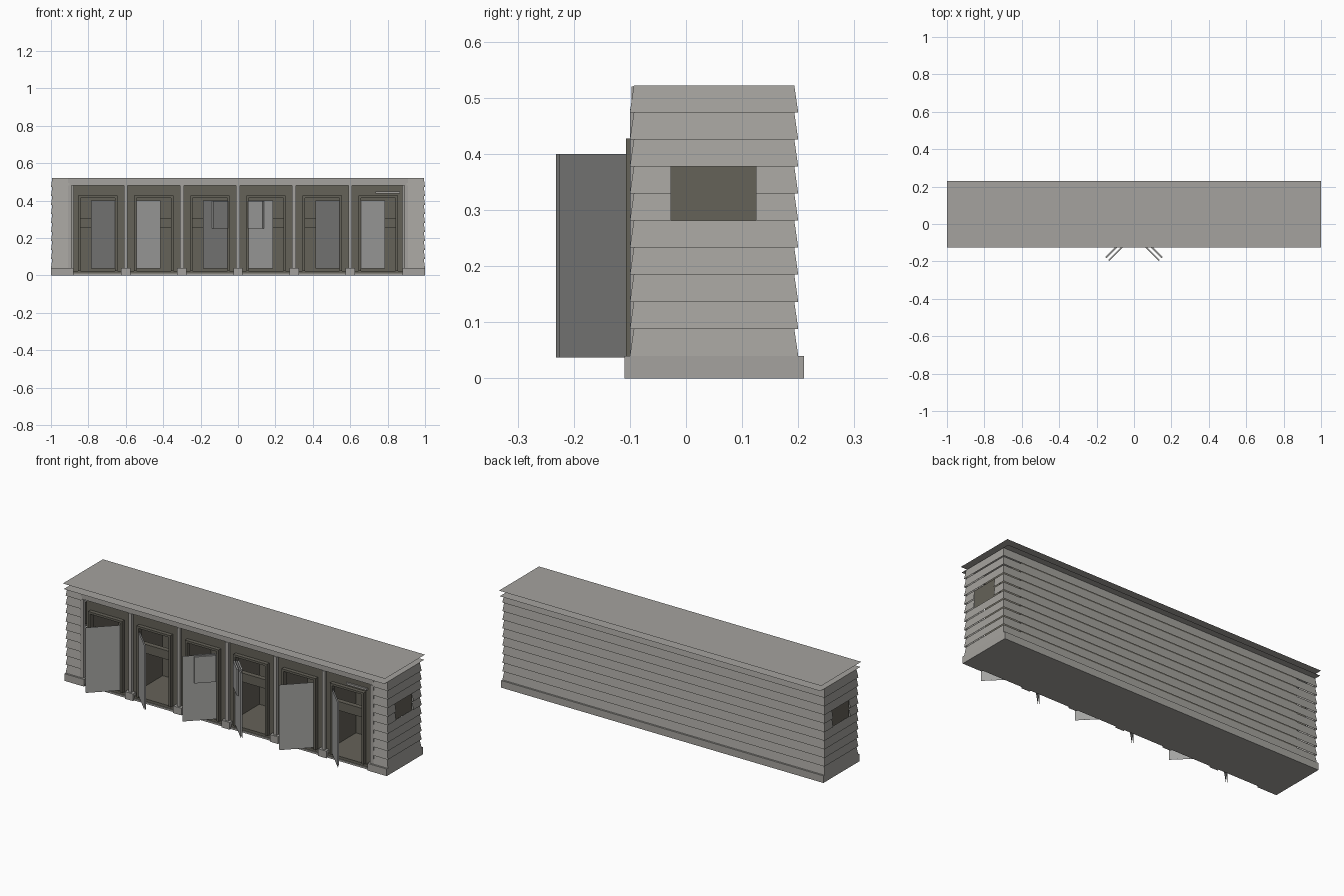
import bpy
import bmesh
from mathutils import Vector

cube = bpy.data.objects.get("Cube")
if cube:
    bpy.data.objects.remove(cube, do_unlink=True)


def material(name, rgb):
    m = bpy.data.materials.new(name)
    m.use_nodes = True
    col = (*rgb, 1.0)
    m.diffuse_color = col
    m.node_tree.nodes["Principled BSDF"].inputs["Base Color"].default_value = col
    return m


PALE = material("weathered_pale_wood", (0.375, 0.365, 0.342))
DARK = material("dark_brown_wood", (0.13, 0.122, 0.098))
GREY = material("grey_door_wood", (0.37, 0.37, 0.36))


def finish(name, bm, mat):
    bmesh.ops.recalc_face_normals(bm, faces=bm.faces)
    mesh = bpy.data.meshes.new(name)
    bm.to_mesh(mesh)
    bm.free()
    mesh.materials.append(mat)
    ob = bpy.data.objects.new(name, mesh)
    bpy.context.collection.objects.link(ob)


def add_box(bm, x0, x1, y0, y1, z0, z1):
    for v in bmesh.ops.create_cube(bm, size=1)["verts"]:
        v.co = ((x0 + x1) / 2 + v.co.x * (x1 - x0),
                (y0 + y1) / 2 + v.co.y * (y1 - y0),
                (z0 + z1) / 2 + v.co.z * (z1 - z0))


def boxes(name, mat, *specs):
    bm = bmesh.new()
    for s in specs:
        add_box(bm, *s)
    finish(name, bm, mat)


def add_quad(bm, *pts):
    bm.faces.new([bm.verts.new(p) for p in pts])


CELLS = [-0.75 + 0.3 * i for i in range(6)]
POSTS = [-0.9 + 0.3 * i for i in range(7)]
FRONT, BACK, TOP, BASE = -0.1, 0.2, 0.522, 0.04
INNER = -0.085          # plane of the recessed dark front
OPEN = 0.105            # half width of a doorway
WIN0, WIN1 = -0.027, 0.125
ROWS = 10
ROW = (TOP - BASE) / ROWS
TILT = 0.007

# Plinth: floor slab, end and back kerbs, corner blocks and post feet
boxes("floor_slab", PALE, (-0.995, 0.995, -0.1, 0.2, 0, 0.01))
boxes("cabin_floor", DARK, (-0.88, 0.88, -0.095, 0.19, 0.01, 0.025))
boxes("plinth", PALE,
      (-1, 1, 0.19, 0.21, 0, BASE),
      *[(min(s, s * 0.98), max(s, s * 0.98), -0.11, 0.21, 0, BASE) for s in (-1, 1)],
      *[(min(s, s * 0.88), max(s, s * 0.88), -0.11, -0.08, 0, BASE) for s in (-1, 1)],
      *[(x - 0.025, x + 0.025, -0.11, -0.08, 0, BASE) for x in POSTS[1:-1]])

# Overlapping weatherboards, with a window gap in both ends
bm = bmesh.new()


def board(a, b, a_top, b_top, z):
    add_quad(bm, (*a, z), (*b, z), (*b_top, z + ROW), (*a_top, z + ROW))


for r in range(ROWS):
    z = BASE + r * ROW
    f, b, t = FRONT + TILT, BACK - TILT, 1 - TILT
    board((-1, BACK), (1, BACK), (-t, b), (t, b), z)
    for s in (-1, 1):
        board((s * 0.9, FRONT), (s, FRONT), (s * 0.9, f), (s * t, f), z)
        if r in (5, 6):
            board((s, FRONT), (s, WIN0), (s * t, f), (s * t, WIN0), z)
            board((s, WIN1), (s, BACK), (s * t, WIN1), (s * t, b), z)
        else:
            board((s, FRONT), (s, BACK), (s * t, f), (s * t, b), z)
finish("weatherboards", bm, PALE)

# Dark shutters set just inside the window gaps
boxes("window_shutters", DARK,
      *[(s * 0.975 - 0.004, s * 0.975 + 0.004, WIN0 - 0.02, WIN1 + 0.02, 0.27, 0.39)
        for s in (-1, 1)])

# Two thin roof sheets with an air gap
for name, z, x in (("upper_roof_sheet", TOP + 0.03, 1), ("lower_roof_sheet", TOP, 0.995)):
    bm = bmesh.new()
    add_quad(bm, (-x, -0.125, z), (x, -0.125, z), (x, 0.23, z), (-x, 0.23, z))
    finish(name, bm, PALE)

# Front posts and head beam
boxes("front_posts", PALE, *[(x - 0.01, x + 0.01, FRONT, -0.08, BASE, 0.48) for x in POSTS])
boxes("front_beam", PALE, (-0.91, 0.91, FRONT + 0.003, -0.08, 0.48, TOP - 0.002))

# Dark front wall around the doorways
bm = bmesh.new()
for c in CELLS:
    lo, hi = max(c - 0.15, -0.88), min(c + 0.15, 0.88)
    add_box(bm, lo, c - OPEN, INNER, INNER + 0.008, 0.01, 0.48)
    add_box(bm, c + OPEN, hi, INNER, INNER + 0.008, 0.01, 0.48)
    add_box(bm, c - OPEN, c + OPEN, INNER, INNER + 0.008, 0.427, 0.48)
finish("front_wall", bm, DARK)

# Door frames
bm = bmesh.new()
for c in CELLS:
    for s in (-1, 1):
        e = c + s * OPEN
        add_box(bm, min(e, e - s * 0.012), max(e, e - s * 0.012), -0.107, -0.077, 0.025, 0.427)
    add_box(bm, c - OPEN, c + OPEN, -0.107, -0.077, 0.415, 0.427)
finish("door_frames", bm, DARK)

# Cabin partitions, back lining and the rail crossing each cabin
boxes("partitions", DARK,
      *[(x - 0.004, x + 0.004, INNER, 0.19, 0.01, 0.486)
        for x in [-0.876] + POSTS[1:-1] + [0.876]])
boxes("back_lining", DARK, (-0.88, 0.88, 0.184, 0.19, 0.01, 0.486))
boxes("cabin_rail", DARK, (-0.876, 0.876, -0.05, -0.022, 0.255, 0.305))

# Thin rail above the last doorway
boxes("lintel_rail", PALE, (0.735, 0.865, -0.094, INNER, 0.437, 0.448))

# Open doors in mirrored pairs, each two skins of upright boards
BOARDS, LENGTH = 4, 0.186
for n, pair in enumerate((-0.6, 0, 0.6)):
    for side, s in (("right", -1), ("left", 1)):
        hinge = Vector((pair + s * 0.05, FRONT, 0))
        along = Vector((s, -1, 0)).normalized()
        out = Vector((s, 1, 0)).normalized()
        low, high = Vector((0, 0, 0.037)), Vector((0, 0, 0.4))
        step = along * (LENGTH / BOARDS)
        bm = bmesh.new()
        for shift in (0, 0.007):
            for i in range(BOARDS):
                a = hinge + step * i + out * shift
                add_quad(bm, a + low, a + step + low, a + step + high, a + high)
        finish(f"door_{n + 1}_{side}", bm, GREY)
        if pair == 0:
            # Towels hanging on both faces of the middle doors
            bm = bmesh.new()
            for shift in (-0.007, 0.014):
                for v in bmesh.ops.create_cube(bm, size=1)["verts"]:
                    p = hinge + along * (0.072 + v.co.x * 0.11) + out * (shift + v.co.y * 0.009)
                    v.co = (p.x, p.y, 0.325 + v.co.z * 0.148)
            finish(f"towel_{side}", bm, GREY)
